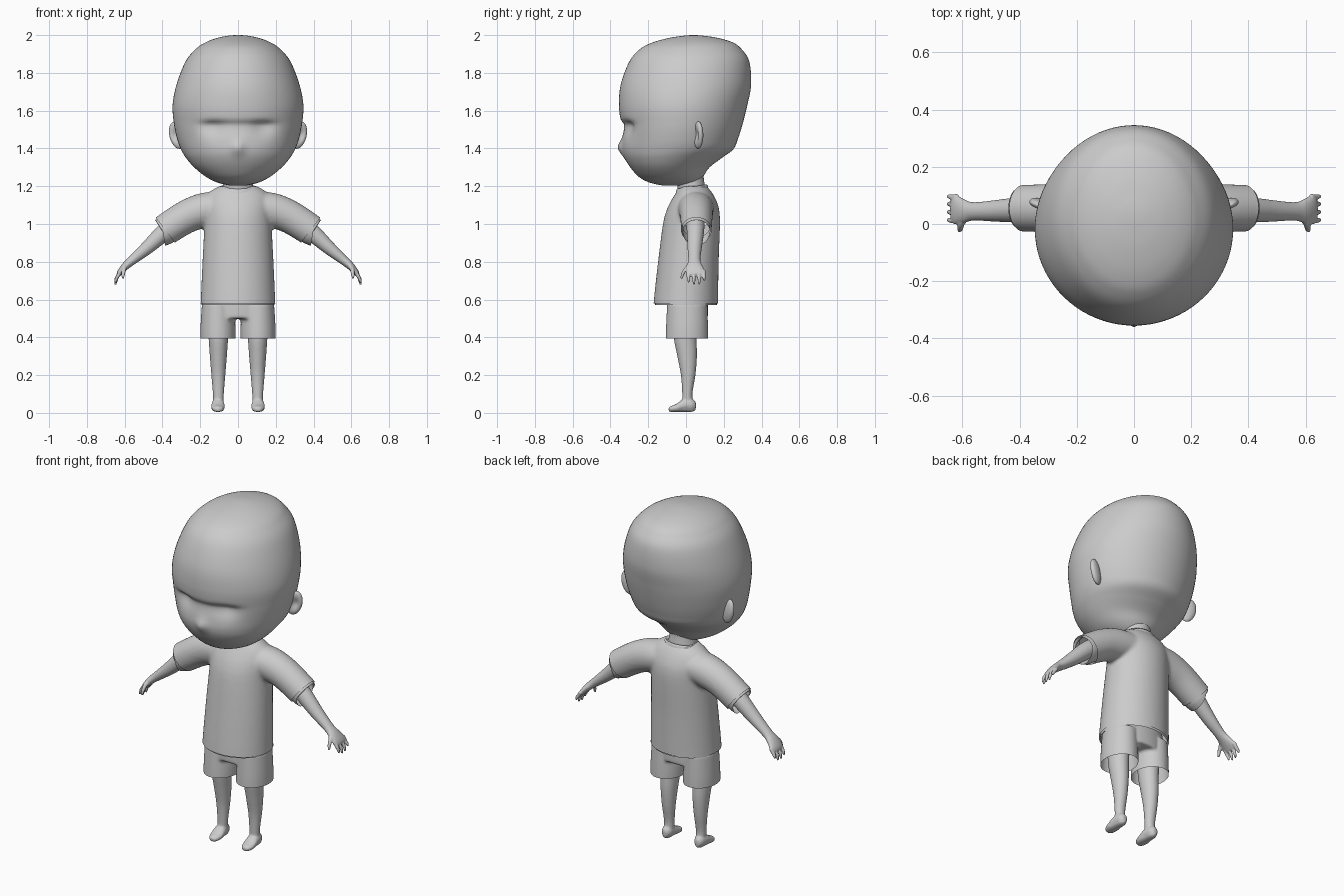
import bpy, bmesh, math
from mathutils import Vector

if "Cube" in bpy.data.objects:
    bpy.data.objects.remove(bpy.data.objects["Cube"])

clay = bpy.data.materials.new("pale_grey")
clay.diffuse_color = (0.6, 0.6, 0.6, 1)
clay.use_nodes = True
clay.node_tree.nodes["Principled BSDF"].inputs["Base Color"].default_value = clay.diffuse_color


def spline(rows, n):
    """Catmull-Rom interpolation through rows of numbers."""
    out = []
    for i in range(len(rows) - 1):
        p = [rows[max(0, min(len(rows) - 1, i + k))] for k in (-1, 0, 1, 2)]
        for s in range(n):
            t = s / n
            out.append([0.5 * (2 * b + (c - a) * t + (2 * a - 5 * b + 4 * c - d) * t * t
                               + (3 * b - a - 3 * c + d) * t ** 3) for a, b, c, d in zip(*p)])
    return out + [list(rows[-1])]


def loft(bm, rings, seg=32, caps=True):
    """Skin a list of (centre, u, v) ellipses."""
    loops = []
    for c, u, v in rings:
        loops.append([bm.verts.new(c + u * math.cos(2 * math.pi * k / seg) + v * math.sin(2 * math.pi * k / seg))
                      for k in range(seg)])
    for a, b in zip(loops, loops[1:]):
        for k in range(seg):
            bm.faces.new((a[k], a[(k + 1) % seg], b[(k + 1) % seg], b[k]))
    if caps:
        bm.faces.new(loops[0][::-1])
        bm.faces.new(loops[-1])


def upright(rows, n=4, cx=0):
    """Rows of z, half width, front y, back y -> horizontal ellipses."""
    return [(Vector((cx, (f + b) / 2, z)), Vector((w, 0, 0)), Vector((0, (b - f) / 2, 0)))
            for z, w, f, b in spline(rows, n)]


def limb(rows, n=4, side=1):
    """Rows of x, y, z, thickness in the xz plane, thickness in y -> ellipses across the path."""
    pts = spline(rows, n)
    rings = []
    for i, (x, y, z, r, ry) in enumerate(pts):
        a, b = pts[max(i - 1, 0)], pts[min(i + 1, len(pts) - 1)]
        d = Vector((b[0] - a[0], 0, b[2] - a[2])).normalized()
        u = Vector((d.z * side, 0, -d.x)) * r
        rings.append((Vector((x * side, y, z)), u, Vector((0, ry * side, 0))))
    return rings


def finish(bm, name, mirror=False, fix=True):
    if fix:
        bmesh.ops.recalc_face_normals(bm, faces=bm.faces)
    me = bpy.data.meshes.new(name)
    bm.to_mesh(me)
    bm.free()
    ob = bpy.data.objects.new(name, me)
    bpy.context.collection.objects.link(ob)
    me.materials.append(clay)
    for p in me.polygons:
        p.use_smooth = True
    if mirror:
        m = ob.modifiers.new("mirror", 'MIRROR')
        m.use_mirror_merge = False
    return ob


def fuse(bm, voxel, smooth):
    """Blend overlapping closed lofts into one skin and return it as a bmesh."""
    ob = finish(bm, "temp")
    r = ob.modifiers.new("remesh", 'REMESH')
    r.mode = 'VOXEL'
    r.voxel_size = voxel
    s = ob.modifiers.new("smooth", 'SMOOTH')
    s.factor, s.iterations = 0.5, smooth
    ev = ob.evaluated_get(bpy.context.evaluated_depsgraph_get())
    out = bmesh.new()
    out.from_mesh(ev.to_mesh())
    ev.to_mesh_clear()
    bpy.data.objects.remove(ob)
    return out


def trim(bm, co, no, test):
    """Cut away everything beyond a plane among faces passing the test."""
    faces = [f for f in bm.faces if test(f.calc_center_median())]
    geom = set(faces) | {e for f in faces for e in f.edges} | {v for f in faces for v in f.verts}
    bmesh.ops.bisect_plane(bm, geom=list(geom), plane_co=co, plane_no=no, clear_outer=True)


# Head: lofted skull with sunken eye sockets and a small nose
bm = bmesh.new()
loft(bm, upright([
    (1.205, .05, -.13, .02), (1.22, .11, -.195, .06), (1.25, .17, -.25, .09), (1.30, .232, -.295, .125),
    (1.35, .275, -.325, .19), (1.395, .302, -.338, .25), (1.45, .322, -.34, .275), (1.53, .339, -.345, .30),
    (1.63, .346, -.355, .325), (1.74, .325, -.345, .345), (1.86, .278, -.30, .335), (1.925, .225, -.245, .295),
    (1.96, .175, -.18, .25), (1.985, .11, -.09, .17), (1.997, .05, -.01, .09), (2.0, .01, .03, .05)], 8), 80)
for v in bm.verts:
    x, y, z = abs(v.co.x), v.co.y, v.co.z
    if y < 0:
        h = z - 1.525
        fall = math.exp(-(h / (.02 if h > 0 else .06)) ** 2)
        socket = .035 * math.exp(-((x - .13) / .065) ** 2) + .016 * math.exp(-(x / .07) ** 2)
        nose = .022 * math.exp(-(x / .028) ** 2 - ((z - 1.405) / .04) ** 2)
        v.co.y += socket * fall - nose
finish(bm, "head")

# Ears: flattened cups leaning backwards
bm = bmesh.new()
bmesh.ops.create_uvsphere(bm, u_segments=32, v_segments=24, radius=1)
for v in bm.verts:
    x, y, z = v.co
    cup = .022 * math.exp(-((x - .2) ** 2 + z * z) / .25) if y < 0 else 0
    v.co = Vector((.322 + .042 * x + .012 * z, .065 + .024 * y + .012 * x + cup, 1.47 + .072 * z))
finish(bm, "ear", mirror=True)

# Neck
bm = bmesh.new()
loft(bm, upright([(1.12, .09, -.04, .11), (1.2, .08, -.045, .1), (1.27, .08, -.06, .095), (1.34, .11, -.09, .13)]))
finish(bm, "neck")

# Shirt: body and sleeves blended, then opened at hem and cuffs
bm = bmesh.new()
loft(bm, upright([
    (.54, .2, -.173, .17), (.6, .197, -.17, .17), (.8, .188, -.148, .173), (1.0, .178, -.122, .18),
    (1.08, .178, -.1, .175), (1.13, .172, -.075, .158), (1.17, .15, -.05, .135), (1.2, .1, -.03, .11)]), 48)
for side in (1, -1):
    loft(bm, limb([(.06, .05, 1.09, .08, .1), (.17, .053, 1.075, .092, .093), (.27, .055, 1.04, .088, .086),
                   (.385, .055, .968, .084, .082), (.43, .055, .935, .084, .082)], 4, side))
shirt = fuse(bm, .01, 6)
trim(shirt, (0, 0, .58), (0, 0, -1), lambda c: abs(c.x) < .24 and c.z < .7)
for side in (1, -1):
    trim(shirt, (.385 * side, 0, .968), (.79 * side, 0, -.61), lambda c: c.x * side > .26)
finish(shirt, "shirt", fix=False)

# Shirt trims: hem, collar band and sleeve cuffs
bm = bmesh.new()
loft(bm, upright([(.61, .192, -.163, .163), (.572, .192, -.163, .163)], 1), 48, False)
finish(bm, "shirt_hem", fix=False)
bm = bmesh.new()
loft(bm, [(Vector((0, .032, z)), Vector((r, 0, 0)), Vector((0, r * .82, r * .12)))
          for z, r in ((1.165, .108), (1.19, .102), (1.198, .096), (1.195, .088), (1.17, .086))], 40, False)
finish(bm, "collar")
bm = bmesh.new()
loft(bm, limb([(.35, .055, .993, .076, .074), (.392, .055, .962, .076, .074), (.398, .055, .958, .074, .072)], 2),
     32, False)
finish(bm, "sleeve_cuff", mirror=True)

# Shorts: waist and two wide legs blended, opened at the bottom
bm = bmesh.new()
loft(bm, upright([(.50, .182, -.098, .116), (.57, .18, -.098, .116), (.64, .17, -.09, .11)]), 40)
for side in (1, -1):
    loft(bm, upright([(.36, .093, -.108, .117), (.45, .093, -.106, .117), (.58, .085, -.1, .113)], 4, .106 * side))
shorts = fuse(bm, .009, 3)
trim(shorts, (0, 0, .393), (0, 0, -1), lambda c: c.z < .48)
finish(shorts, "shorts", fix=False)

# Legs with small feet
bm = bmesh.new()
loft(bm, upright([(.03, .027, -.02, .04), (.1, .029, -.02, .034), (.2, .037, -.027, .05), (.3, .045, -.046, .058),
                  (.4, .052, -.065, .056), (.52, .058, -.07, .06)], 4, .104))
foot = spline([(-.092, .02, .012, .008), (-.08, .022, .027, .014), (-.05, .028, .036, .02), (-.01, .042, .034, .034),
               (.03, .042, .029, .034), (.052, .038, .014, .02)], 4)
loft(bm, [(Vector((.106, y, z)), Vector((w, 0, 0)), Vector((0, 0, h))) for y, z, w, h in foot], 24)
leg = fuse(bm, .006, 3)
for v in leg.verts:
    v.co.z = max(v.co.z, 0.003) - .003 if v.co.z < .02 else v.co.z
finish(leg, "leg", mirror=True, fix=False)

# Arms with flat hands, four fingers and a thumb
bm = bmesh.new()
loft(bm, limb([(.30, .05, 1.03, .05, .05), (.385, .05, .962, .047, .046), (.48, .046, .875, .036, .038),
               (.56, .044, .808, .025, .032), (.595, .045, .778, .021, .042), (.622, .05, .748, .016, .052),
               (.634, .052, .73, .011, .048)]), 24)
for y, tip in ((.012, .69), (.04, .678), (.068, .68), (.094, .7)):
    loft(bm, limb([(.618, y, .752, .011, .011), (.636, y, .725, .01, .01),
                   (.645, y + .002, (tip + .725) / 2, .009, .008), (.649, y + .002, tip, .005, .005)]), 10)
loft(bm, limb([(.585, .025, .785, .012, .014), (.602, .002, .765, .012, .013), (.607, -.016, .738, .01, .01),
               (.61, -.024, .712, .006, .006)]), 10)
finish(fuse(bm, .004, 3), "arm", mirror=True, fix=False)
